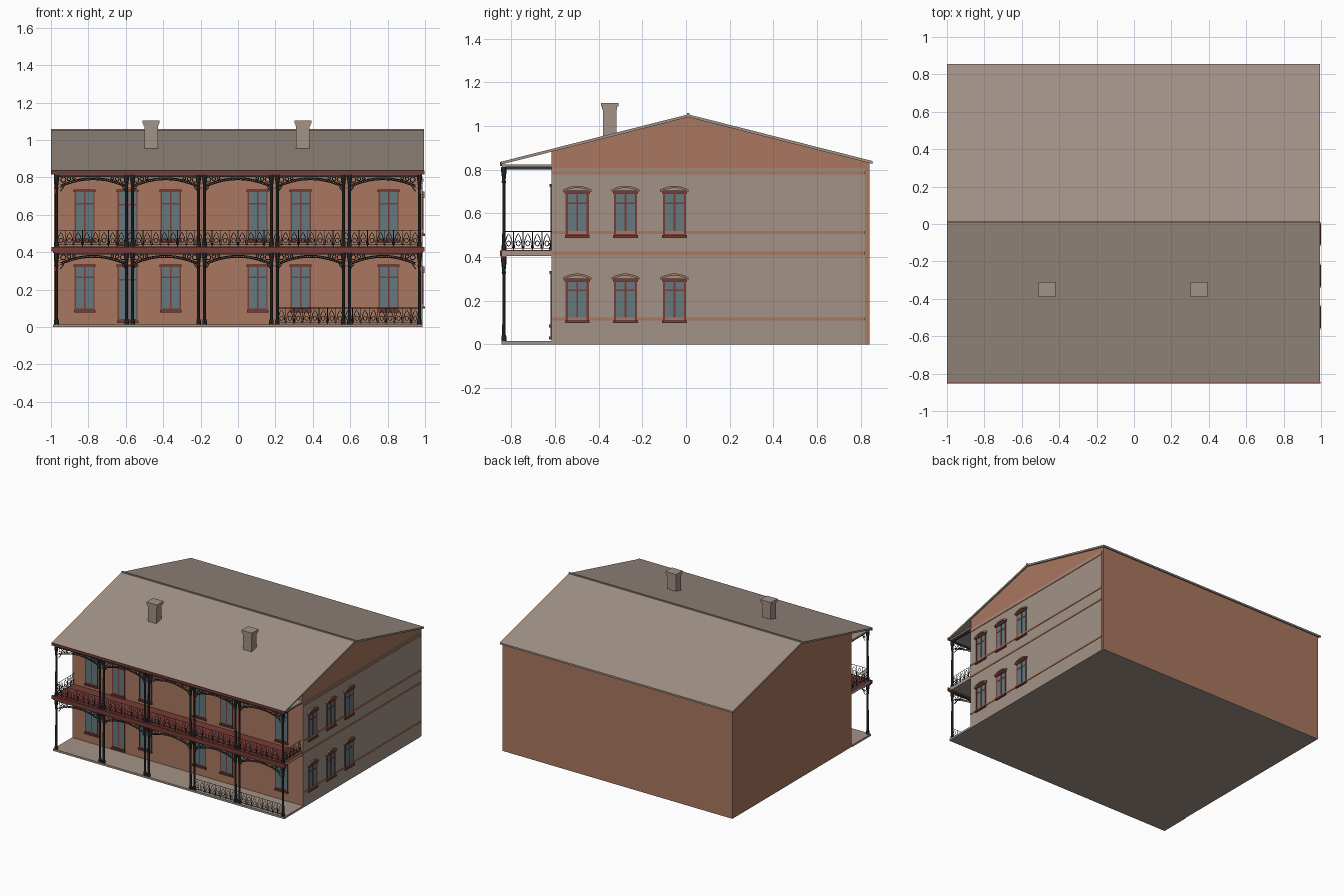
import bpy, bmesh, math
from mathutils import Vector, Matrix

cube = bpy.data.objects.get("Cube")
if cube:
    bpy.data.objects.remove(cube, do_unlink=True)


def material(name, rgb):
    m = bpy.data.materials.new(name)
    m.use_nodes = True
    m.diffuse_color = (*rgb, 1)
    m.node_tree.nodes["Principled BSDF"].inputs["Base Color"].default_value = (*rgb, 1)
    return m


GREY = material("warm grey plaster", (0.36, 0.29, 0.242))
BRICK = material("brick", (0.4, 0.185, 0.115))
RED = material("dark red paint", (0.19, 0.045, 0.036))
IRON = material("cast iron", (0.032, 0.033, 0.035))
GLASS = material("window glass", (0.13, 0.19, 0.21))


def finish(name, bm, mats):
    bmesh.ops.recalc_face_normals(bm, faces=bm.faces)
    me = bpy.data.meshes.new(name)
    bm.to_mesh(me)
    bm.free()
    for m in mats:
        me.materials.append(m)
    ob = bpy.data.objects.new(name, me)
    bpy.context.collection.objects.link(ob)
    return ob


def add_box(bm, lo, hi, index=0):
    lo, hi = Vector(lo), Vector(hi)
    size = Vector([abs(c) for c in hi - lo])
    mat = Matrix.Translation((lo + hi) / 2) @ Matrix.Diagonal((*size, 1))
    verts = bmesh.ops.create_cube(bm, size=1, matrix=mat)["verts"]
    for f in {f for v in verts for f in v.link_faces}:
        f.material_index = index


def boxes(name, mat, *items):
    bm = bmesh.new()
    for lo, hi in items:
        add_box(bm, lo, hi)
    return finish(name, bm, [mat])


def prism(name, mat, profile, x0, x1):
    """Extrude a (y, z) profile along x."""
    bm = bmesh.new()
    face = bm.faces.new([bm.verts.new((x0, y, z)) for y, z in profile])
    ext = bmesh.ops.extrude_face_region(bm, geom=[face])["geom"]
    bmesh.ops.translate(bm, vec=(x1 - x0, 0, 0),
                        verts=[v for v in ext if isinstance(v, bmesh.types.BMVert)])
    # The extrusion keeps its starting face, so the prism is closed
    finish(name, bm, [mat])


def wires(name, mat, paths, radius):
    """Thin square iron bars along (points, closed) paths."""
    cu = bpy.data.curves.new(name, "CURVE")
    cu.dimensions = "3D"
    cu.bevel_depth, cu.bevel_resolution = radius, 0
    cu.use_fill_caps = True
    for pts, closed in paths:
        sp = cu.splines.new("POLY")
        sp.points.add(len(pts) - 1)
        for p, co in zip(sp.points, pts):
            p.co = (*co, 1)
        sp.use_cyclic_u = closed
    cu.materials.append(mat)
    ob = bpy.data.objects.new(name, cu)
    bpy.context.collection.objects.link(ob)
    bpy.ops.object.select_all(action="DESELECT")
    ob.select_set(True)
    bpy.context.view_layer.objects.active = ob
    bpy.ops.object.convert(target="MESH")


WALL_Y, WALL_X, POST_Y, BACK = -0.615, 0.983, -0.834, 0.84
PLASTER_X = WALL_X + 0.004


def roof_z(y):
    return 1.05 - 0.253 * abs(y - 0.01)


# Main building
prism("brick_walls", BRICK, [(WALL_Y, 0.004), (BACK, 0.004)]
      + [(y, roof_z(y) - 0.01) for y in (BACK, 0.01, WALL_Y)], -0.985, WALL_X)
boxes("foundation", GREY, ((-0.985, WALL_Y, 0), (WALL_X, BACK, 0.004)))
boxes("plaster_side_wall", GREY, ((WALL_X, WALL_Y, 0), (PLASTER_X, 0.82, 0.805)))
boxes("brick_side_bands", BRICK,
      *[((WALL_X, WALL_Y, z - 0.007), (PLASTER_X + 0.004, 0.82, z + 0.007))
        for z in (0.115, 0.417, 0.512, 0.784)])

# Roof, ridge and chimneys
ys = (-0.85, 0.01, 0.855)
prism("roof", GREY, [(y, roof_z(y) + 0.003) for y in ys]
      + [(y, roof_z(y) - 0.01) for y in ys[::-1]], -1, 0.994)
boxes("roof_ridge", GREY, ((-1, 0.005, 1.045), (0.995, 0.015, 1.06)))
for n, x in enumerate((-0.465, 0.347)):
    bm = bmesh.new()
    y = -0.35
    for half, z0, z1 in ((0.036, 0.94, 1.075), (0.04, 1.075, 1.088), (0.045, 1.088, 1.105)):
        add_box(bm, (x - half, y - half + 0.005, z0), (x + half, y + half - 0.005, z1))
    finish(f"chimney_{n + 1}", bm, [GREY])

# Gallery floors, ceiling and painted edges
boxes("ground_slab", GREY, ((-0.99, -0.845, 0), (0.987, WALL_Y, 0.015)))
boxes("balcony_deck", GREY, ((-0.985, -0.842, 0.405), (0.985, WALL_Y, 0.428)))
boxes("balcony_floor_paint", RED, ((-0.985, -0.842, 0.428), (0.985, WALL_Y, 0.431)))
boxes("gallery_ceiling", GREY, ((-0.985, -0.842, 0.812), (0.985, WALL_Y, 0.824)))
boxes("red_fascias", RED,
      ((-1, -0.852, 0.816), (0.998, -0.842, 0.836)),
      ((-0.997, -0.852, 0.403), (0.998, -0.842, 0.429)),
      ((-0.99, -0.846, 0.395), (0.99, -0.822, 0.405)))

# Columns: single at the ends, paired between bays
BAYS = (-0.97, -0.58, -0.195, 0.195, 0.58, 0.97)
COLUMN_X = [BAYS[0], BAYS[-1]] + [x + s for x in BAYS[1:-1] for s in (-0.016, 0.016)]


def columns(name, z0, z1):
    shape = [(0.012, z0), (0.012, z0 + 0.02), (0.008, z0 + 0.03), (0.007, z1 - 0.075),
             (0.011, z1 - 0.07), (0.008, z1 - 0.06), (0.013, z1 - 0.02), (0.013, z1)]
    bm = bmesh.new()
    for x in COLUMN_X:
        rings = []
        for r, z in shape:
            rings.append([bm.verts.new((x + r * math.cos(a), POST_Y + r * math.sin(a), z))
                          for a in (math.tau * k / 10 for k in range(10))])
        for a, b in zip(rings, rings[1:]):
            for k in range(10):
                j = (k + 1) % 10
                bm.faces.new((a[k], a[j], b[j], b[k]))
        bm.faces.new(rings[0])
        bm.faces.new(rings[-1])
    ob = finish(name, bm, [IRON])
    bpy.context.view_layer.objects.active = ob
    ob.select_set(True)
    bpy.ops.object.shade_smooth_by_angle()
    ob.select_set(False)


# Lace arches between the columns
def arches(name, top):
    paths = []
    for a, b in zip(BAYS, BAYS[1:]):
        a, b = a + 0.02, b - 0.02

        def arc(t, drop):
            return (a + (b - a) * t, POST_Y, top - drop - 0.04 * (2 * t - 1) ** 2)
        steps = [k / 16 for k in range(17)]
        paths += [([arc(t, drop) for t in steps], False) for drop in (0.008, 0.018)]
        paths.append(([arc((k + 0.5) / 30, 0.018 if k % 2 else 0.008) for k in range(30)], False))
        for x, s in ((a, 1), (b, -1)):
            for off, r in ((0.016, 0.014), (0.046, 0.010), (0.072, 0.007)):
                paths.append(([(x + s * off + r * math.cos(q), POST_Y, top - 0.004 - r + r * math.sin(q))
                               for q in (math.tau * k / 8 for k in range(8))], True))
            paths.append(([(x, POST_Y, top - 0.08), (x + s * 0.02, POST_Y, top - 0.055)], False))
    wires(name, IRON, paths, 0.0026)


for label, z0, z1 in (("lower", 0.015, 0.397), ("upper", 0.43, 0.812)):
    columns(label + "_columns", z0, z1)
    arches(label + "_arches", z1 - 0.006)
    boxes(label + "_beam", IRON, ((-0.98, POST_Y - 0.005, z1 - 0.009), (0.98, POST_Y + 0.005, z1)))
boxes("end_beams", IRON, *[((s * 0.975, POST_Y, 0.801), (s * 0.965, WALL_Y, 0.812)) for s in (-1, 1)])


# Railings with pointed loops and rings
def railing(name, start, end, z):
    start, end = Vector((*start, z)), Vector((*end, z))
    count = round((end - start).length / 0.046)
    step = (end - start) / count
    up = Vector((0, 0, 1))
    paths = [([start + up * h, end + up * h], False) for h in (0.008, 0.085)]
    for k in range(count):
        base = start + step * k

        def at(u, h):
            return base + step * u + up * h
        paths.append(([at(0, 0), at(0, 0.085)], False))
        paths.append(([at(u, h) for u, h in ((0.1, 0.008), (0.16, 0.04), (0.3, 0.06), (0.5, 0.075),
                                             (0.7, 0.06), (0.84, 0.04), (0.9, 0.008))], False))
        paths.append(([at(0.5 + 0.22 * math.cos(q), 0.03 + 0.012 * math.sin(q))
                       for q in (math.tau * j / 8 for j in range(8))], True))
    wires(name, IRON, paths, 0.0019)


railing("upper_front_railing", (-0.97, POST_Y), (0.97, POST_Y), 0.432)
railing("lower_front_railing", (0.21, POST_Y), (0.97, POST_Y), 0.017)
for side, x in (("left", 0.97), ("right", -0.97)):
    railing(f"upper_{side}_end_railing", (x, POST_Y), (x, WALL_Y), 0.432)


# Windows: u runs along the wall, d out of it
def window(name, place, u, half, jamb, z0, z1):
    bm = bmesh.new()

    def part(ua, ub, d, za, zb, index):
        add_box(bm, place(u + ua, 0, za), place(u + ub, d, zb), index)
    w = half - jamb
    part(-w, w, 0.002, z0, z1, 0)
    for s in (-1, 1):
        part(s * half, s * w, 0.005, z0, z1, 1)
    transom = z0 + (z1 - z0) * 0.74
    part(-0.004, 0.004, 0.004, z0, z1, 1)
    part(-w, w, 0.004, transom - 0.004, transom + 0.004, 1)
    part(-w, w, 0.004, z0, z0 + 0.008, 1)
    part(-half - 0.005, half + 0.005, 0.01, z1 - 0.008, z1 + 0.006, 1)
    part(-half - 0.004, half + 0.004, 0.012, z0 - 0.012, z0, 1)
    finish(name, bm, [GLASS, RED])


def on_front(u, d, z):
    return (u, WALL_Y - d, z)


def on_side(u, d, z):
    return (PLASTER_X + d, u, z)


for n, x in enumerate((-0.82, -0.59, -0.36, 0.105, 0.335, 0.805)):
    door = n == 1
    window(f"lower_front_{'door' if door else 'window'}_{n + 1}", on_front, x, 0.054, 0.007,
           0.035 if door else 0.09, 0.329, )
    window(f"upper_front_window_{n + 1}", on_front, x, 0.054, 0.007,
           0.445 if door else 0.465, 0.729)

# Side windows under curved brick hoods
for n, y in enumerate((-0.498, -0.277, -0.053)):
    for label, z0, z1 in (("lower", 0.11, 0.296), ("upper", 0.5, 0.698)):
        window(f"{label}_side_window_{n + 1}", on_side, y, 0.053, 0.01, z0, z1)
        ts = [k / 5 - 1 for k in range(11)]
        top = [(y + 0.065 * t, z1 + 0.028 - 0.018 * t * t) for t in ts]
        prism(f"{label}_side_hood_{n + 1}", BRICK, top + [(a, b - 0.01) for a, b in top[::-1]],
              WALL_X, 0.998)
